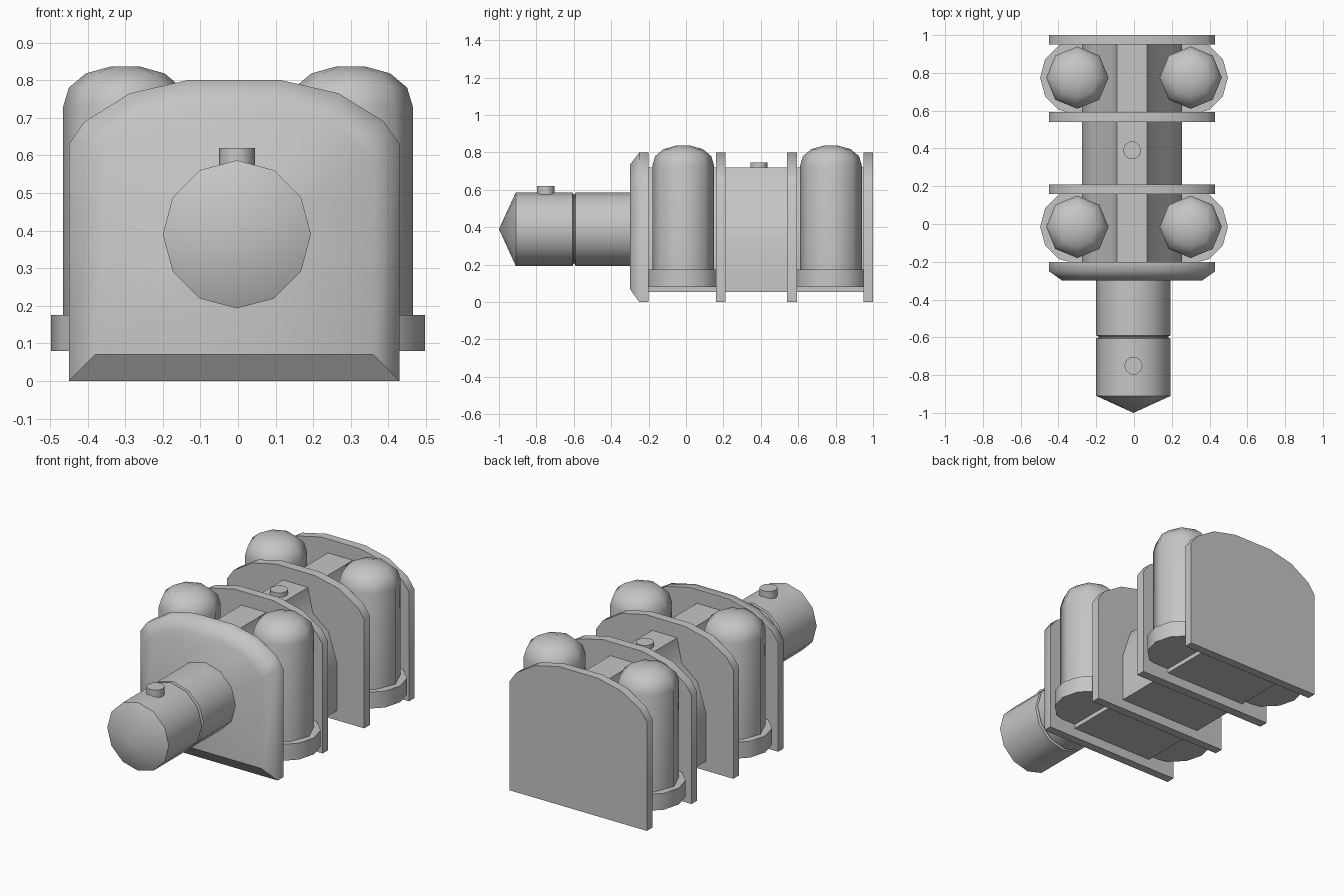
import bpy, bmesh, math

cube = bpy.data.objects.get("Cube")
if cube:
    bpy.data.objects.remove(cube, do_unlink=True)

# Single grey material
grey = bpy.data.materials.new("plain grey")
grey.use_nodes = True
GREY = (0.56, 0.56, 0.56, 1)
grey.diffuse_color = GREY
grey.node_tree.nodes["Principled BSDF"].inputs["Base Color"].default_value = GREY


def loft(name, rings, smooth_angle=50, sharp_below=False):
    """Skin a series of equal rings, cap both ends and smooth by edge angle."""
    bm = bmesh.new()
    loops = [[bm.verts.new(p) for p in ring] for ring in rings]
    for a, b in zip(loops, loops[1:]):
        n = len(a)
        for i in range(n):
            j = (i + 1) % n
            bm.faces.new((a[i], a[j], b[j], b[i]))
    bm.faces.new(loops[0])
    bm.faces.new(loops[-1])
    bmesh.ops.remove_doubles(bm, verts=bm.verts, dist=0.0005)
    bmesh.ops.recalc_face_normals(bm, faces=bm.faces)
    bm.normal_update()
    for f in bm.faces:
        f.smooth = True
    for e in bm.edges:
        under = sharp_below and any(f.normal.z < -0.5 for f in e.link_faces)
        e.smooth = e.calc_face_angle(0) < math.radians(smooth_angle) and not under
    mesh = bpy.data.meshes.new(name)
    bm.to_mesh(mesh)
    bm.free()
    mesh.materials.append(grey)
    obj = bpy.data.objects.new(name, mesh)
    bpy.context.collection.objects.link(obj)
    return obj


def lathe(name, profile, sides, centre, axis="z"):
    """Turn (radius, height) pairs around the z or y axis."""
    cx, cy, cz = centre
    rings = []
    for r, h in profile:
        ring = []
        for i in range(sides):
            a = math.tau * i / sides
            u, v = r * math.cos(a), r * math.sin(a)
            ring.append((cx + u, cy + v, h) if axis == "z" else (cx + u, h, cz + v))
        rings.append(ring)
    return loft(name, rings)


def mirrored(half, middle=-0.01):
    """Complete a right-hand half outline around a vertical middle line."""
    return ([(middle + x, z) for x, z in half]
            + [(middle - x, z) for x, z in reversed(half)])


def section(outline, y):
    return [(x, y, z) for x, z in outline]


# Arched bulkhead plates
arch = mirrored([(0.44, 0), (0.44, 0.63), (0.398, 0.69), (0.278, 0.765), (0.125, 0.8)])
for label, y0, y1 in (("front_middle", 0.16, 0.21),
                      ("rear_middle", 0.54, 0.593),
                      ("rear", 0.95, 1.0)):
    loft(label + "_plate", [section(arch, y0), section(arch, y1)])

# Front plate with a chamfered face
face = [(-0.01 + (x + 0.01) * 0.84, 0.07 + z * 0.83) for x, z in arch]
loft("front_plate", [section(face, -0.3), section(arch, -0.25), section(arch, -0.2)],
     smooth_angle=60, sharp_below=True)

# Central body running between the plates
hull = mirrored([(0.265, 0.055), (0.265, 0.335), (0.21, 0.5), (0.11, 0.58), (0.08, 0.72)])
loft("central_body", [section(hull, -0.22), section(hull, 0.97)])

# Domed upright tanks on round bases
dome = [(0.165, 0.12), (0.165, 0.73), (0.15, 0.78), (0.105, 0.818), (0.04, 0.836)]
for side, x in (("left", 0.3), ("right", -0.3)):
    for place, y in (("front", -0.015), ("rear", 0.775)):
        lathe(f"{place}_{side}_tank", dome, 8, (x, y, 0))
        lathe(f"{place}_{side}_tank_base", [(0.197, 0.08), (0.197, 0.175)], 12, (x, y, 0))

# Pointed nose barrel with a narrow groove
lathe("nose_barrel",
      [(0, -1), (0.197, -0.91), (0.197, -0.607), (0.185, -0.602),
       (0.185, -0.595), (0.197, -0.59), (0.197, -0.22)],
      12, (-0.003, 0, 0.39), axis="y")

# Small round knobs
lathe("nose_knob", [(0.048, 0.55), (0.048, 0.62)], 10, (-0.003, -0.75, 0))
lathe("body_knob", [(0.048, 0.7), (0.048, 0.745)], 10, (-0.01, 0.39, 0))
